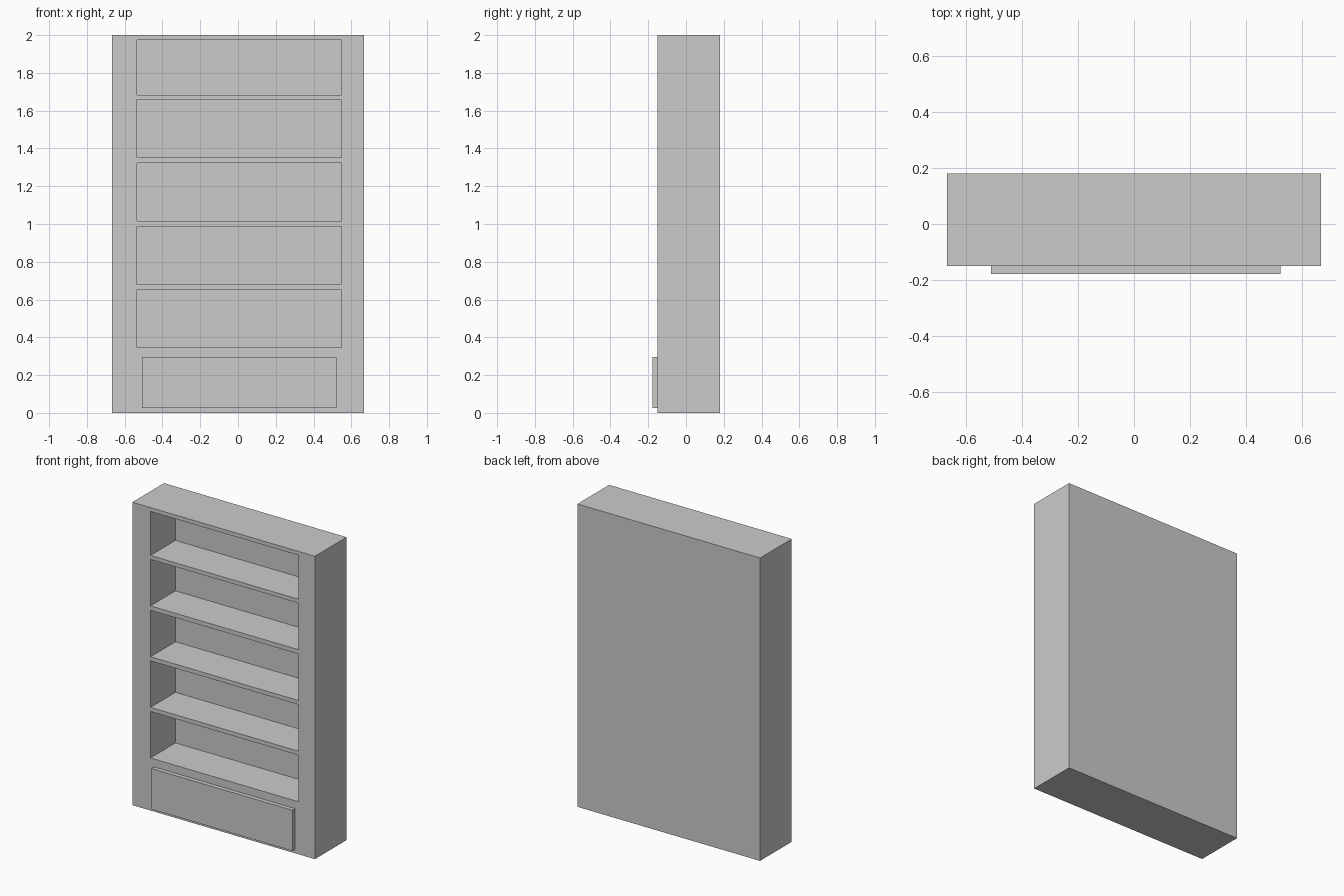
import bpy, bmesh
from mathutils import Matrix, Vector

if "Cube" in bpy.data.objects:
    bpy.data.objects.remove(bpy.data.objects["Cube"])


def boxes(name, extents):
    """One object made of axis-aligned boxes given as (x0, x1, y0, y1, z0, z1)."""
    bm = bmesh.new()
    for x0, x1, y0, y1, z0, z1 in extents:
        centre = Vector(((x0 + x1) / 2, (y0 + y1) / 2, (z0 + z1) / 2))
        size = (x1 - x0, y1 - y0, z1 - z0, 1)
        bmesh.ops.create_cube(bm, size=1, matrix=Matrix.Translation(centre) @ Matrix.Diagonal(size))
    mesh = bpy.data.meshes.new(name)
    bm.to_mesh(mesh)
    bm.free()
    obj = bpy.data.objects.new(name, mesh)
    bpy.context.collection.objects.link(obj)
    return obj


FRONT, BACK, NICHE_BACK = -0.15, 0.18, 0.11

# Solid case
case = boxes("bookcase_body", [(-0.667, 0.667, FRONT, BACK, 0, 2)])

# Five open shelf compartments, cut from the front
niches = [(0.347, 0.654), (0.681, 0.988), (1.015, 1.322), (1.351, 1.658), (1.684, 1.974)]
cutter = boxes("shelf_cutter", [(-0.534, 0.547, FRONT - 0.1, NICHE_BACK, a, b) for a, b in niches])
cutter.hide_render = True
cut = case.modifiers.new("shelf_openings", 'BOOLEAN')
cut.operation = 'DIFFERENCE'
cut.solver = 'EXACT'
cut.object = cutter
bpy.context.view_layer.objects.active = case
bpy.ops.object.modifier_apply(modifier=cut.name)
bpy.data.objects.remove(cutter)

# Raised drawer front at the bottom
boxes("drawer_front", [(-0.509, 0.522, -0.178, FRONT, 0.026, 0.295)])
